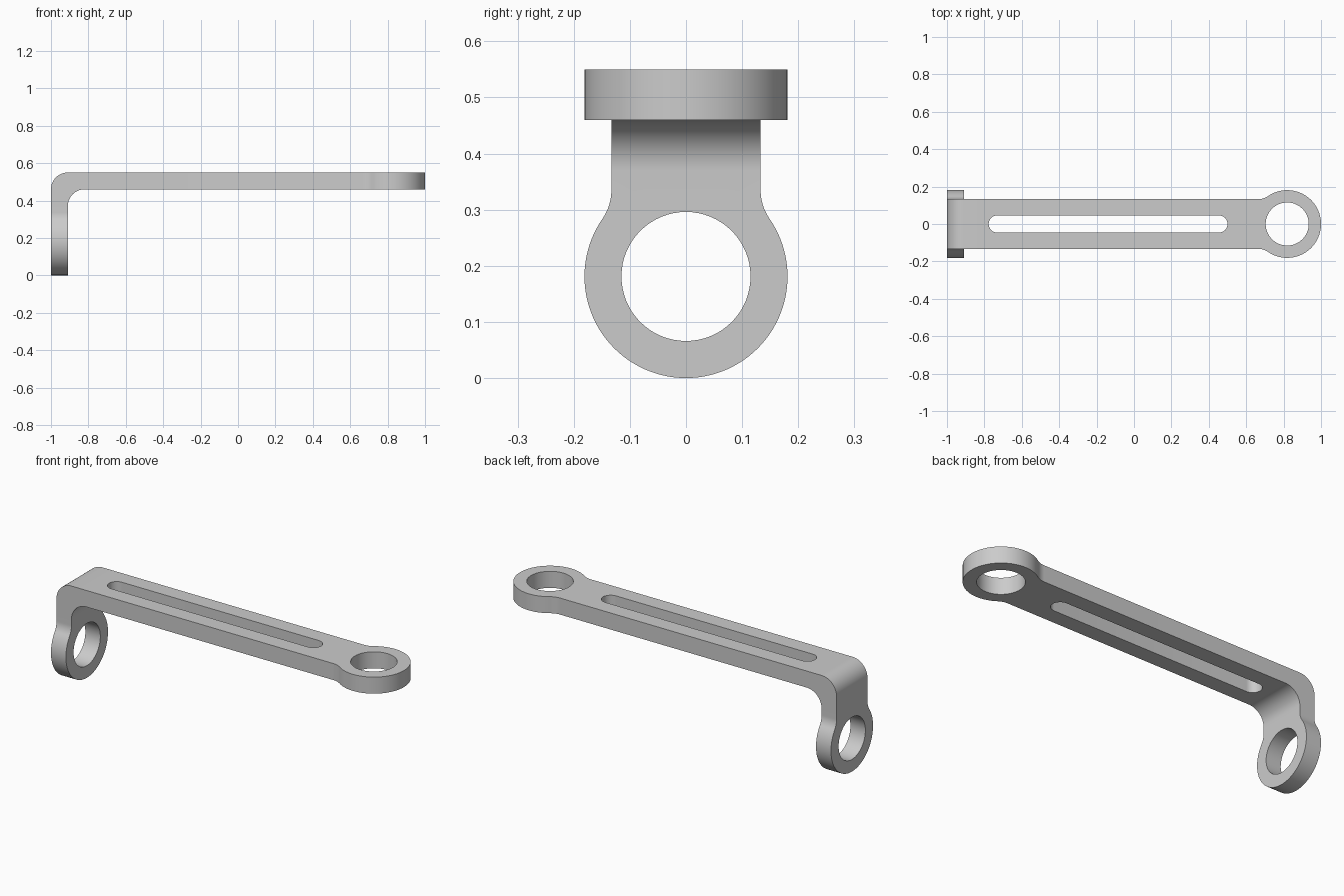
import bpy
import bmesh
from math import pi, sin, cos, atan2, sqrt
from mathutils import Vector

cube = bpy.data.objects.get("Cube")
if cube:
    bpy.data.objects.remove(cube, do_unlink=True)

T = 0.09          # plate thickness
HALF = 0.133      # half width of the strap
RING = 0.181      # outer radius of the eye
HOLE = 0.115      # bore radius of the eye
FILLET = 0.09     # blend between eye and strap, also the bend radius
TOP = 0.55
BEND_X, BEND_Z = -1 + 2 * T, TOP - 2 * T


def arc(cx, cy, r, a0, a1, n):
    return [(cx + r * cos(a0 + (a1 - a0) * i / n), cy + r * sin(a0 + (a1 - a0) * i / n))
            for i in range(n + 1)]


def eye_outline(length):
    """Strap end with a round eye at the origin, neck at u = length."""
    cv = HALF + FILLET
    cu = sqrt((RING + FILLET) ** 2 - cv ** 2)
    a = atan2(cv, cu)
    upper = [(length, HALF)] if length > cu + 0.001 else []
    upper += arc(cu, cv, FILLET, -pi / 2, a - pi, 10)
    lower = [(u, -v) for u, v in reversed(upper)]
    return upper + arc(0, 0, RING, a, 2 * pi - a, 72)[1:-1] + lower


def slot(u0, u1, r):
    return arc(u1 - r, 0, r, -pi / 2, pi / 2, 16) + arc(u0 + r, 0, r, pi / 2, 3 * pi / 2, 16)


def add_plate(bm, length, holes, place):
    """Flat plate with holes; the neck end stays open to join the bend."""
    loops = [eye_outline(length)] + holes
    layers = []
    normal = (place(0, 0, 1) - place(0, 0, 0)).normalized()
    for w in (0, T):
        rings = [[bm.verts.new(place(u, v, w)) for u, v in lp] for lp in loops]
        edges = [bm.edges.new((r[i - 1], r[i])) for r in rings for i in range(len(r))]
        bmesh.ops.triangle_fill(bm, use_beauty=True, edges=edges, normal=normal)
        layers.append(rings)
    for k, (low, high) in enumerate(zip(*layers)):
        for i in range(1 if k == 0 else 0, len(low)):
            bm.faces.new((low[i - 1], low[i], high[i], high[i - 1]))


def add_bend(bm):
    """Rounded corner joining the leg to the arm."""
    outer = [(-1, BEND_Z)] + arc(-1 + T, TOP - T, T, pi, pi / 2, 16) + [(BEND_X, TOP)]
    inner = arc(BEND_X, BEND_Z, FILLET, pi / 2, pi, 16)
    sides = [[[bm.verts.new((x, y, z)) for x, z in line] for line in (outer, inner)]
             for y in (-HALF, HALF)]
    for a, b in zip(*sides):
        for i in range(1, len(a)):
            bm.faces.new((a[i - 1], a[i], b[i], b[i - 1]))
    for out, inn in sides:
        bm.faces.new(out + inn)


bm = bmesh.new()
bore = arc(0, 0, HOLE, 0, 2 * pi, 64)[:-1]
arm_x = 1 - RING

# Long arm with slot, and short leg
add_plate(bm, arm_x - BEND_X, [bore, slot(arm_x - 0.5, arm_x + 0.777, 0.046)],
          lambda u, v, w: Vector((arm_x - u, v, TOP - T + w)))
add_plate(bm, BEND_Z - RING, [bore],
          lambda u, v, w: Vector((-1 + w, v, RING + u)))
add_bend(bm)
bmesh.ops.remove_doubles(bm, verts=bm.verts[:], dist=0.0005)
bmesh.ops.recalc_face_normals(bm, faces=bm.faces[:])

mesh = bpy.data.meshes.new("angled_bracket")
bm.to_mesh(mesh)
bm.free()
bracket = bpy.data.objects.new("angled_bracket", mesh)
bpy.context.collection.objects.link(bracket)

# Plain grey metal
grey = bpy.data.materials.new("plain_grey")
grey.use_nodes = True
colour = (0.6, 0.6, 0.6, 1)
grey.diffuse_color = colour
grey.node_tree.nodes["Principled BSDF"].inputs["Base Color"].default_value = colour
mesh.materials.append(grey)

bpy.ops.object.select_all(action="DESELECT")
bracket.select_set(True)
bpy.context.view_layer.objects.active = bracket
bpy.ops.object.shade_smooth_by_angle(angle=pi / 6)
